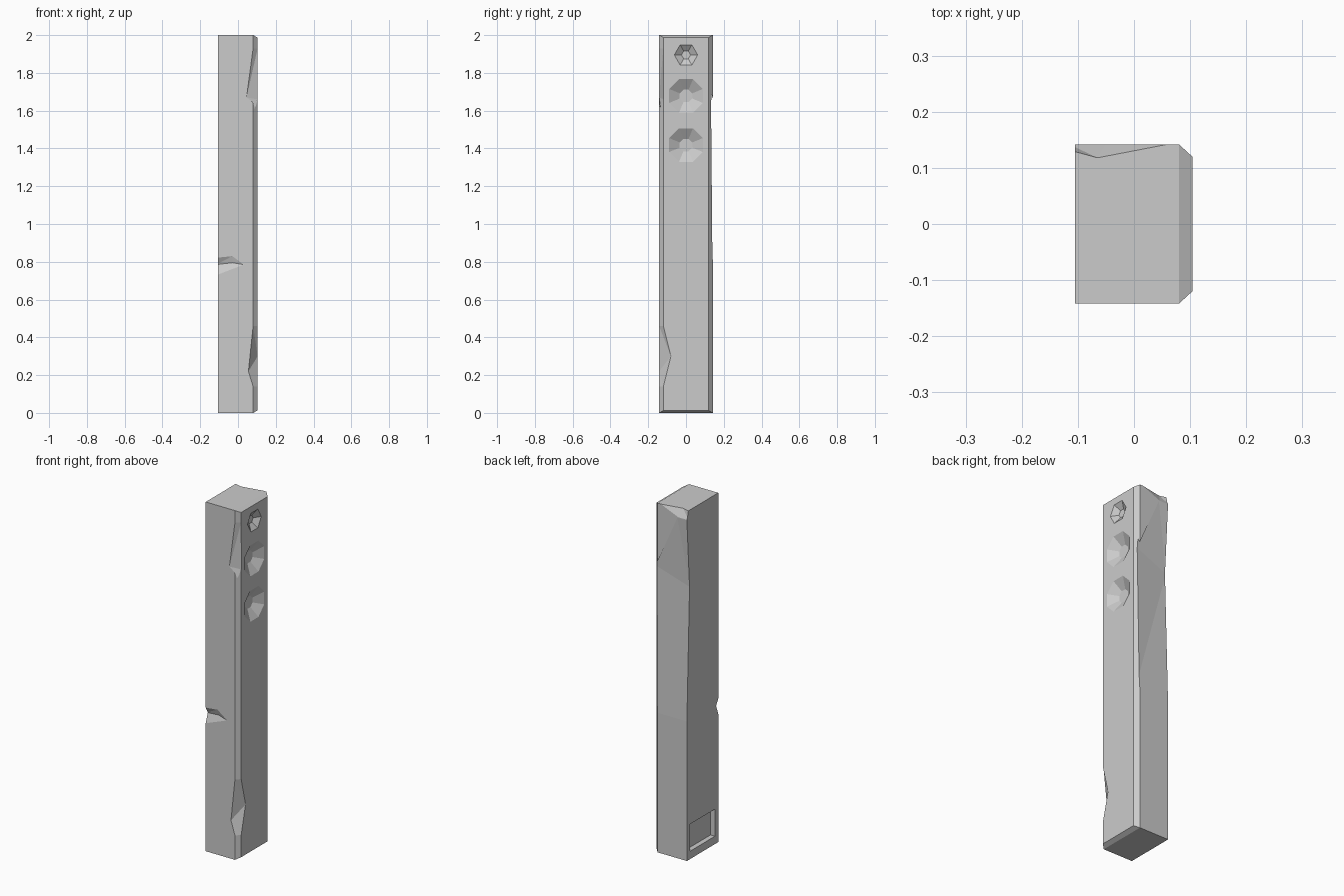
import bpy, bmesh
from math import cos, sin, pi

if "Cube" in bpy.data.objects:
    bpy.data.objects.remove(bpy.data.objects["Cube"])

X0, X1, XC, Y, H = -0.105, 0.104, 0.08, 0.142, 2.0


def hull(name, points):
    """Convex solid around a handful of points."""
    bm = bmesh.new()
    for p in points:
        bm.verts.new(p)
    res = bmesh.ops.convex_hull(bm, input=bm.verts)
    loose = {v for v in res["geom_interior"] + res["geom_unused"]
             if isinstance(v, bmesh.types.BMVert)}
    if loose:
        bmesh.ops.delete(bm, geom=list(loose), context='VERTS')
    bmesh.ops.dissolve_limit(bm, angle_limit=0.001, verts=bm.verts, edges=bm.edges)
    bmesh.ops.recalc_face_normals(bm, faces=bm.faces)
    me = bpy.data.meshes.new(name)
    bm.to_mesh(me)
    bm.free()
    ob = bpy.data.objects.new(name, me)
    bpy.context.collection.objects.link(ob)
    return ob


def rect(x, y, z0, z1):
    return [(x, s * y, z) for s in (-1, 1) for z in (z0, z1)]


def ring(x, zc, r, n):
    return [(x, r * cos(2 * pi * (i + 0.5) / n + pi / 2),
             zc + r * sin(2 * pi * (i + 0.5) / n + pi / 2)) for i in range(n)]


# Post with a chamfered right face
post = hull("stone_post", rect(X0, Y, 0, H) + rect(XC, Y, 0, H)
            + rect(X1, 0.12, 0.013, H - 0.013))

cutters = []

# Three faceted dimples on the right face
for zc, r, ri, n, d in ((1.895, 0.062, 0.024, 6, 0.025),
                        (1.678, 0.096, 0.036, 8, 0.035),
                        (1.418, 0.096, 0.036, 8, 0.035)):
    cutters.append(hull("dimple_cutter", ring(X1 + 0.03, zc, r * 1.02, n)
                        + ring(X1, zc, r, n) + ring(X1 - d, zc, ri, n)))

# Rectangular socket at the foot of the left face
cutters.append(hull("socket_cutter", rect(X0 - 0.05, 0.112, 0.045, 0.2)
                    + rect(X0 + 0.028, 0.112, 0.045, 0.2)))

# Large chip on the lower front right edge
cutters.append(hull("lower_chip_cutter", [
    (0.055, -Y, 0.22), (X1, -0.08, 0.30), (XC, -Y, 0.46), (X1, -0.12, 0.46),
    (XC, -Y, 0.14), (X1, -0.12, 0.14), (0.13, -0.17, 0.3)]))

# Shallow chip on the upper front right edge
cutters.append(hull("upper_chip_cutter", [
    (0.045, -Y, 1.67), (X1, -0.118, 1.66), (XC, -Y, 1.93), (X1, -0.12, 1.93),
    (0.09, -0.134, 1.61), (0.13, -0.17, 1.7)]))

# Gouge in the front face
cutters.append(hull("front_gouge_cutter", [
    (-0.125, -Y, 0.725), (-0.125, -Y, 0.82), (-0.03, -Y, 0.83), (0.03, -Y, 0.785),
    (-0.115, -0.122, 0.785), (-0.03, -0.13, 0.795), (-0.06, -0.18, 0.785)]))

# Long worn hollow down the back face
cutters.append(hull("back_wear_cutter", [
    (-0.11, Y, 0.8), (0.11, Y, 0.8), (-0.11, 0.118, 1.56), (0.11, 0.134, 1.64),
    (-0.045, Y, 1.95), (-0.11, Y, 1.95), (-0.11, 0.2, 1.3), (0.11, 0.2, 1.3)]))

# Chip at the top of the back face
cutters.append(hull("top_chip_cutter", [
    (0.06, Y, 2.0), (-0.065, 0.118, 2.0), (-0.08, 0.133, 2.0), (-0.12, 0.133, 2.0),
    (-0.05, Y + 0.002, 1.95), (-0.12, Y + 0.002, 1.95),
    (0.06, 0.16, 2.03), (-0.065, 0.118, 2.03), (-0.12, 0.133, 2.03), (-0.12, 0.18, 2.0)]))

# Carve the post
for c in cutters:
    mod = post.modifiers.new(c.name, 'BOOLEAN')
    mod.operation = 'DIFFERENCE'
    mod.solver = 'EXACT'
    mod.object = c
    c.hide_render = True
    c.hide_viewport = True
    c.display_type = 'WIRE'
